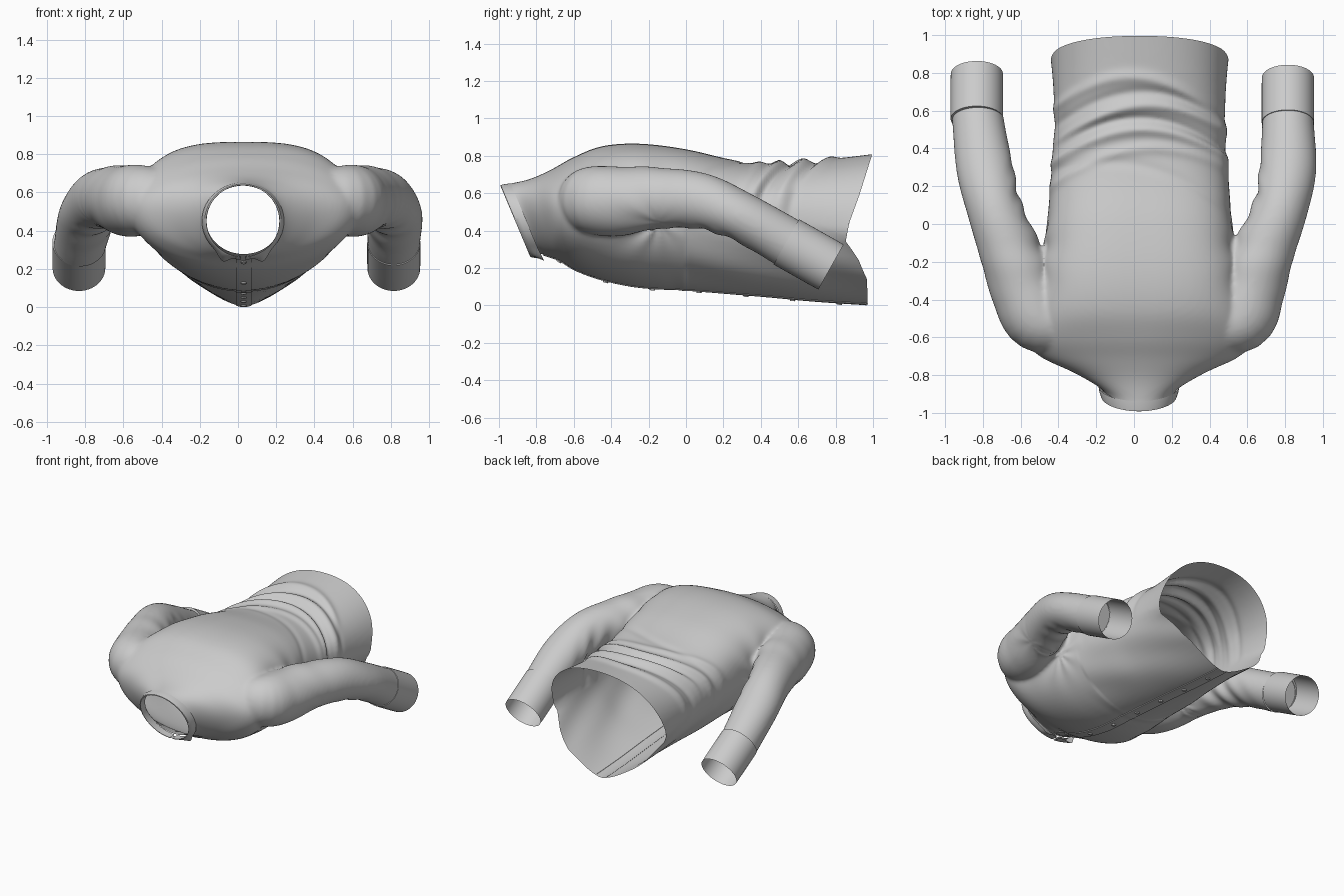
import bpy, bmesh, math
from mathutils import Vector
from mathutils.bvhtree import BVHTree

if "Cube" in bpy.data.objects:
    bpy.data.objects.remove(bpy.data.objects["Cube"])

CX = 0.03


def spline(rows, steps):
    """Catmull-Rom through rows of numbers."""
    out = []
    for i in range(len(rows) - 1):
        p = [rows[max(0, min(len(rows) - 1, i + k))] for k in (-1, 0, 1, 2)]
        for s in range(steps):
            t = s / steps
            out.append([0.5 * (2 * b + (c - a) * t + (2 * a - 5 * b + 4 * c - d) * t * t
                               + (3 * b - a - 3 * c + d) * t ** 3) for a, b, c, d in zip(*p)])
    return out + [list(rows[-1])]


def lerp_table(table, x):
    for (a, u), (b, v) in zip(table, table[1:]):
        if x <= b:
            return u + (v - u) * max(0, (x - a) / (b - a))
    return table[-1][1]


def loft(bm, rings, closed=True, caps=False):
    vs = [[bm.verts.new(p) for p in r] for r in rings]
    n = len(vs[0])
    for a, b in zip(vs, vs[1:]):
        for i in range(n if closed else n - 1):
            j = (i + 1) % n
            bm.faces.new((a[i], a[j], b[j], b[i]))
    if caps:
        bm.faces.new(vs[0][::-1])
        bm.faces.new(vs[-1])


def finish(bm, name, angle=None):
    bmesh.ops.recalc_face_normals(bm, faces=bm.faces)
    me = bpy.data.meshes.new(name)
    bm.to_mesh(me)
    bm.free()
    ob = bpy.data.objects.new(name, me)
    bpy.context.collection.objects.link(ob)
    bpy.ops.object.select_all(action='DESELECT')
    bpy.context.view_layer.objects.active = ob
    ob.select_set(True)
    if angle:
        bpy.ops.object.shade_smooth_by_angle(angle=math.radians(angle))
    else:
        me.shade_smooth()
    return ob


def torso_ring(y, w, zt, zb, zm, tilt, pt, pb, n=72):
    pts = []
    for i in range(n):
        a = 2 * math.pi * i / n
        c, s = math.cos(a), math.sin(a)
        p, h = (pt, zt - zm) if s > 0 else (pb, zm - zb)
        x = w * math.copysign(abs(c) ** (2 / p), c)
        z = h * math.copysign(abs(s) ** (2 / p), s)
        pts.append((CX + x, y - tilt * z, zm + z))
    return pts


def tube_rings(path, n=40):
    pts = [Vector(p[:3]) for p in path]
    rings = []
    for i, p in enumerate(path):
        t = (pts[min(i + 1, len(pts) - 1)] - pts[max(i - 1, 0)]).normalized()
        u = t.cross(Vector((0, 0, 1))).normalized()
        w = u.cross(t)
        rings.append([pts[i] + u * p[3] * math.cos(k * 2 * math.pi / n)
                      + w * p[4] * math.sin(k * 2 * math.pi / n) for k in range(n)])
    return rings


# Torso sections: y, half width, top, bottom, widest height, tilt, top/bottom roundness
TORSO = [
    (-0.93, .195, .655, .285, .47, .40, 2, 2), (-0.86, .20, .66, .285, .47, .40, 2, 2),
    (-0.78, .35, .685, .265, .49, .25, 2, 2), (-0.70, .53, .735, .25, .52, .08, 2, 2),
    (-0.60, .60, .80, .20, .53, 0, 2.2, 2), (-0.45, .565, .858, .145, .52, 0, 2.7, 2),
    (-0.25, .525, .872, .105, .50, 0, 2.9, 2), (0, .49, .842, .09, .50, 0, 2.8, 2),
    (0.25, .47, .785, .07, .48, 0, 2.5, 1.9), (0.45, .455, .762, .053, .46, 0, 2.4, 1.75),
    (0.70, .455, .78, .03, .44, 0, 2.3, 1.6), (1.07, .475, .825, .006, .42, 0, 2.2, 1.42)]

# Sleeve centre lines: x, y, z, half width, half depth
RIGHT = [(.38, -.52, .57, .15, .15), (.56, -.50, .57, .18, .18), (.615, -.36, .565, .18, .187),
         (.685, -.15, .58, .163, .165), (.775, .08, .565, .145, .15), (.815, .29, .485, .15, .132),
         (.815, .54, .345, .137, .134), (.815, .62, .30, .137, .134)]
LX = (-.33, -.50, -.575, -.655, -.74, -.79, -.825, -.83)
LEFT = [(x,) + r[1:] for x, r in zip(LX, RIGHT)]
CUFF_DIR = Vector((0, .87, -.49)).normalized()
CUFFS = {"right": Vector((.815, .54, .345)), "left": Vector((-.832, .56, .345))}

# Shirt body: torso and sleeves fused into one skin
bm = bmesh.new()
loft(bm, [torso_ring(*r) for r in spline(TORSO, 5)], caps=True)
for path in (RIGHT, LEFT):
    loft(bm, tube_rings(spline(path, 6)), caps=True)
body = finish(bm, "shirt_body")
mod = body.modifiers.new("fuse", 'REMESH')
mod.mode = 'VOXEL'
mod.voxel_size = 0.0125
bpy.ops.object.modifier_apply(modifier=mod.name)

bm = bmesh.new()
bm.from_mesh(body.data)
for _ in range(5):
    bmesh.ops.smooth_vert(bm, verts=bm.verts, factor=0.5, use_axis_x=True, use_axis_y=True, use_axis_z=True)


def open_end(co, no, radius):
    faces = [f for f in bm.faces if (f.calc_center_median() - co).length < radius]
    geom = set(faces)
    for f in faces:
        geom.update(f.edges)
        geom.update(f.verts)
    bmesh.ops.bisect_plane(bm, geom=list(geom), plane_co=co, plane_no=no, clear_outer=True)


# Open the neck, wrists and hem
open_end(Vector((CX, -.865, .47)), Vector((0, -1, -.4)), .3)
for c in CUFFS.values():
    open_end(c, CUFF_DIR, .24)
open_end(Vector((CX, .997, .4)), Vector((0, 1, 0)), .8)

# Cloth folds: y at centre, x centre, bend, width, height
FOLDS = [(.40, .10, .7, .030, .012), (.50, .05, .8, .032, .022), (.56, .02, .8, .025, -.016),
         (.63, .08, .9, .034, .022), (.70, .05, .8, .03, -.014), (.78, -.02, 1.0, .035, .015),
         (.33, -.15, .6, .03, -.006)]
HEM = [(0, .025), (.15, .03), (.25, .075), (.35, .145), (.45, .125), (.6, .07), (.82, 0)]
bm.normal_update()
moves = []
for v in bm.verts:
    x, y, z = v.co
    n = v.normal
    d = 0
    if abs(x - CX) < .54 and y > 0:
        side = max(0, min(1, n.z * 1.2 + .35))
        for y0, x0, k, w, amp in FOLDS:
            d += amp * side * math.exp(-((y - y0 + k * (x - x0) ** 2) / w) ** 2)
        # long drag lines on the front
        d += .006 * math.sin(28 * z + 9 * y) * max(0, -n.z) * min(1, abs(x - CX) / .3)
    else:
        # elbow creases on the inside of each sleeve
        inner = max(0, -n.z * .6 - n.x * math.copysign(.7, x))
        d += .011 * inner * math.sin(48 * y + 16 * z) * math.exp(-((y - .15) / .17) ** 2)
    # gathers around the armpits
    for px in (-.48, .53):
        r = (v.co - Vector((px, -.25, .55))).length
        d += .011 * math.sin(8 * math.atan2(z - .45, y + .15)) * math.exp(-(r / .2) ** 2)
    shift = 0
    if abs(x - CX) < .54 and y > .45:
        t = (y - .45) / .55
        shift = lerp_table(HEM, z) * t * t
    moves.append(n * d - Vector((0, shift, 0)))
for v, m in zip(bm.verts, moves):
    v.co += m
bmesh.ops.smooth_vert(bm, verts=[v for v in bm.verts if not v.is_boundary], factor=0.4,
                      use_axis_x=True, use_axis_y=True, use_axis_z=True)
bm.normal_update()
tree = BVHTree.FromBMesh(bm)
bm.to_mesh(body.data)
bm.free()
body.data.shade_smooth()

# Cuffs
for side, c in CUFFS.items():
    bm = bmesh.new()
    path = [tuple(c + CUFF_DIR * t) + (r, r) for t, r in
            ((-.004, .128), (-.004, .139), (.06, .139), (.14, .139), (.22, .139), (.27, .138))]
    loft(bm, tube_rings(path, 48))
    finish(bm, side + "_cuff", 40)

# Collar: inner stand, rolled rim and outer fall with two points at the front
bm = bmesh.new()
N = 96
rows = []
for yc, w, h, fall in ((-.855, .195, .185, 0), (-.90, .19, .187, 0), (-.913, .192, .187, 0),
                       (-.91, .2, .193, .1), (-.885, .209, .198, .5), (-.853, .215, .202, 1)):
    row = []
    for i in range(N + 1):
        a = .05 + (2 * math.pi - .1) * i / N
        near = min(a, 2 * math.pi - a)
        point = fall * math.exp(-((near - .52) / .17) ** 2)
        z = -h * math.cos(a)
        row.append((.026 + w * math.sin(a), yc - .42 * z + .02 * point, .458 + z - .035 * point))
    rows.append(row)
loft(bm, rows, closed=False)
finish(bm, "collar", 50)


def front_z(x, y):
    hit = tree.ray_cast(Vector((x, y, -1)), Vector((0, 0, 1)))[0]
    return hit.z if hit else None


# Button placket down the front
bm = bmesh.new()
rows = []
for i in range(90):
    y = -.765 + 1.73 * i / 89
    zs = [front_z(CX + dx, y) for dx in (-.042, -.02, 0, .02, .042)]
    if None in zs:
        continue
    mid = [(CX + dx, y, z - .005) for dx, z in zip((-.04, -.02, 0, .02, .04), zs)]
    rows.append([(CX - .042, y, zs[0] + .002)] + mid + [(CX + .042, y, zs[4] + .002)])
loft(bm, rows, closed=False)
finish(bm, "button_placket", 40)

# Buttons
for i in range(7):
    y = -.68 + .25 * i
    z = front_z(CX, y)
    if z is None:
        continue
    bm = bmesh.new()
    bmesh.ops.create_cone(bm, cap_ends=True, segments=20, radius1=.013, radius2=.016, depth=.008)
    slope = math.atan2((front_z(CX, y + .03) or z) - z, .03)
    ob = finish(bm, "button_%d" % (i + 1), 35)
    ob.rotation_euler.x = slope
    ob.location = (CX, y, z - .008)

# Rest the shirt on the ground
bpy.context.view_layer.update()
low = min((o.matrix_world @ v.co).z for o in bpy.data.objects for v in o.data.vertices)
for o in bpy.data.objects:
    o.location.z -= low
